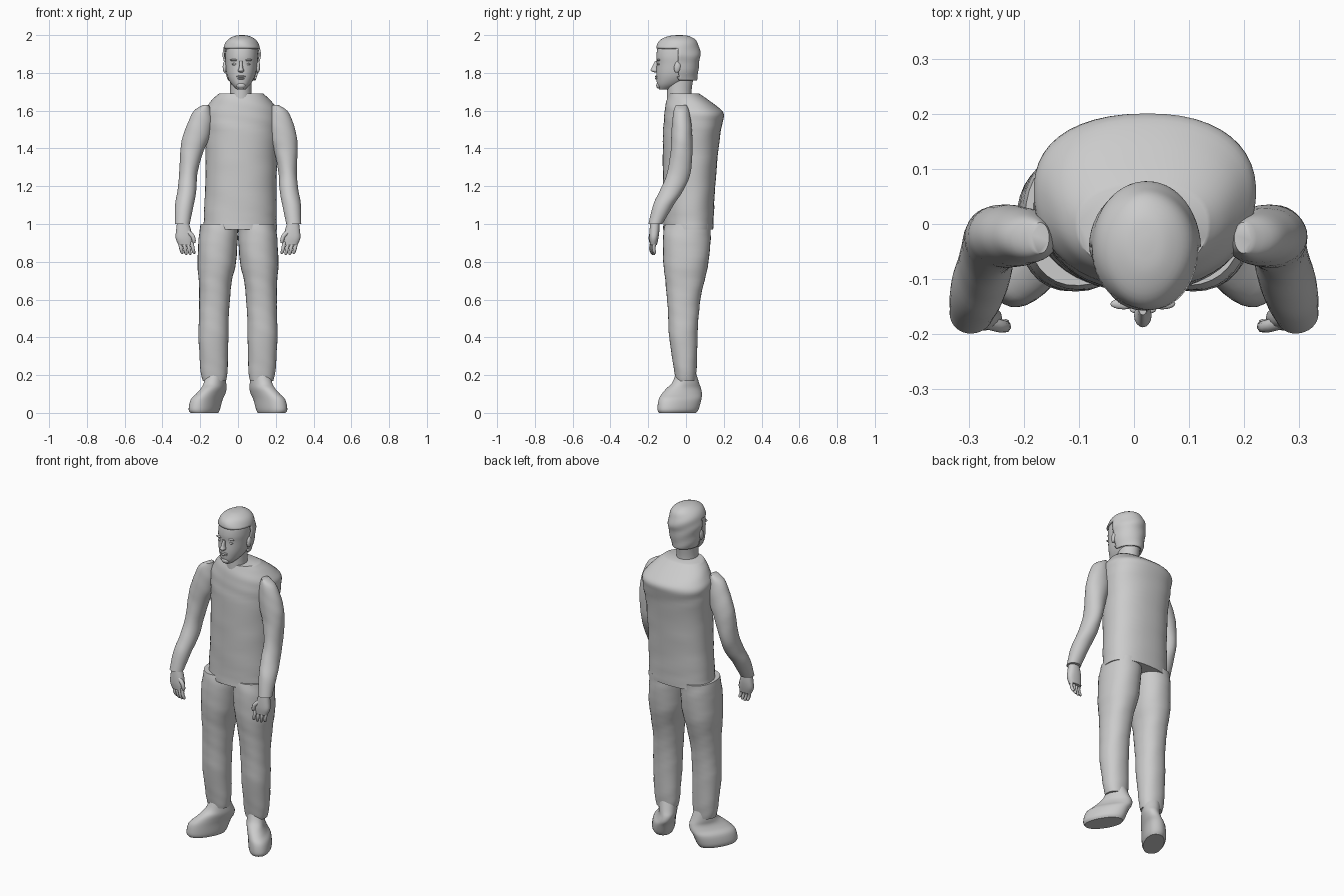
import bpy, bmesh, math
from mathutils import Vector, Matrix

cube = bpy.data.objects.get("Cube")
if cube:
    bpy.data.objects.remove(cube, do_unlink=True)

grey = bpy.data.materials.new("plain_grey")
grey.use_nodes = True
colour = (0.6, 0.6, 0.6, 1)
grey.diffuse_color = colour
grey.node_tree.nodes["Principled BSDF"].inputs["Base Color"].default_value = colour


def finish(name, bm, angle=50):
    bmesh.ops.recalc_face_normals(bm, faces=bm.faces)
    mesh = bpy.data.meshes.new(name)
    bm.to_mesh(mesh)
    bm.free()
    mesh.materials.append(grey)
    obj = bpy.data.objects.new(name, mesh)
    bpy.context.collection.objects.link(obj)
    bpy.ops.object.select_all(action='DESELECT')
    bpy.context.view_layer.objects.active = obj
    obj.select_set(True)
    bpy.ops.object.shade_smooth_by_angle(angle=math.radians(angle))
    return obj


def smooth_rows(rows, steps):
    """Catmull-Rom interpolation between the given cross-sections."""
    out = []
    for i in range(len(rows) - 1):
        p0, p1 = rows[max(i - 1, 0)], rows[i]
        p2, p3 = rows[i + 1], rows[min(i + 2, len(rows) - 1)]
        for s in range(steps):
            t = s / steps
            out.append([b + 0.5 * t * (c - a + t * (2 * a - 5 * b + 4 * c - d + t * (3 * (b - c) + d - a)))
                        for a, b, c, d in zip(p0, p1, p2, p3)])
    return out + [list(rows[-1])]


def loft(name, rows, segs=32, steps=4, power=2.0, turn=0.0, taper=0.0, ripple=0.0, keep=None):
    """Skin horizontal cross-sections (x, y, z, half width, half depth)."""
    bm = bmesh.new()
    rings = []
    for x, y, z, rx, ry in smooth_rows(rows, steps):
        ring = []
        for k in range(segs):
            a = math.tau * k / segs
            c, s = math.cos(a), math.sin(a)
            fold = 1 + ripple * math.sin(z * 60 + 3 * c) * math.sin(z * 23 + 2 * s)
            u = rx * fold * math.copysign(abs(c) ** (2 / power), c) * (1 + taper * s)
            v = ry * fold * math.copysign(abs(s) ** (2 / power), s)
            ring.append(bm.verts.new((x + u * math.cos(turn) - v * math.sin(turn),
                                      y + u * math.sin(turn) + v * math.cos(turn), z)))
        rings.append(ring)
    for a, b in zip(rings, rings[1:]):
        for k in range(segs):
            n = (k + 1) % segs
            bm.faces.new((a[k], a[n], b[n], b[k]))
    bm.faces.new(rings[0])
    bm.faces.new(rings[-1])
    if keep:
        drop = [f for f in bm.faces if not keep(f.calc_center_median())]
        bmesh.ops.delete(bm, geom=drop, context='FACES')
    return finish(name, bm)


def blob(name, centre, size, tilt=0.0):
    bm = bmesh.new()
    mat = (Matrix.Translation(centre) @ Matrix.Rotation(tilt, 4, 'X')
           @ Matrix.Diagonal((*size, 1)))
    bmesh.ops.create_uvsphere(bm, u_segments=16, v_segments=10, radius=1, matrix=mat)
    return finish(name, bm)


def digit(name, points, radius):
    """Tapered finger along a short path."""
    curve = bpy.data.curves.new(name, 'CURVE')
    curve.dimensions = '3D'
    curve.bevel_depth = radius
    curve.bevel_resolution = 2
    curve.use_fill_caps = True
    spline = curve.splines.new('POLY')
    pts = smooth_rows(points, 3)
    spline.points.add(len(pts) - 1)
    for i, (p, q) in enumerate(zip(spline.points, pts)):
        p.co = (*q, 1)
        p.radius = 0.5 if i == len(pts) - 1 else 1 - 0.25 * i / len(pts)
    curve.materials.append(grey)
    obj = bpy.data.objects.new(name, curve)
    bpy.context.collection.objects.link(obj)


def span(x, hw, front, back, z):
    return (x, (front + back) / 2, z, hw, (back - front) / 2)


# Sleeveless top with a flat collar
loft("torso", [span(0.01, .195, -.12, .145, .97), span(.012, .192, -.12, .147, 1.05),
               span(.015, .188, -.122, .155, 1.2), span(.018, .19, -.123, .172, 1.4),
               span(.02, .2, -.12, .19, 1.52), span(.02, .2, -.115, .2, 1.58),
               span(.018, .182, -.11, .168, 1.62), span(.016, .15, -.1, .115, 1.66),
               span(.016, .118, -.09, .07, 1.69)],
     segs=48, power=2.25, taper=.08, ripple=.012)

# Neck and head
loft("neck", [span(.015, .06, -.1, .03, 1.66), span(.015, .057, -.1, .03, 1.71),
              span(.015, .058, -.1, .04, 1.78)])
loft("head", [span(.016, .022, -.142, -.085, 1.713), span(.016, .046, -.152, -.03, 1.735),
              span(.016, .066, -.156, .02, 1.765), span(.017, .078, -.157, .05, 1.8),
              span(.018, .084, -.155, .06, 1.85), span(.019, .086, -.157, .064, 1.89),
              span(.02, .08, -.148, .058, 1.94), span(.02, .06, -.12, .035, 1.975),
              span(.02, .03, -.08, 0, 1.99)], segs=40, power=2.15)

# Hair cap, open around the face
hair = loft("hair", [span(.02, .07, -.1, .055, 1.755), span(.02, .083, -.14, .063, 1.79),
                     span(.02, .097, -.155, .072, 1.86), span(.02, .101, -.157, .075, 1.9),
                     span(.02, .094, -.155, .068, 1.94), span(.02, .073, -.135, .05, 1.975),
                     span(.02, .04, -.09, .015, 1.995), span(.02, .008, -.045, -.025, 2.0)],
            segs=48, ripple=.03,
            keep=lambda c: c.z > 1.76 and (c.y > -.04 or c.z > 1.925 + .1 * abs(c.x - .02)))
shell = hair.modifiers.new("thickness", 'SOLIDIFY')
shell.thickness = .01
shell.offset = -1

# Facial features
loft("nose", [(.016, -.155, 1.803, .009, .012), (.016, -.166, 1.812, .016, .021),
              (.016, -.163, 1.83, .01, .018), (.016, -.155, 1.862, .007, .01)], segs=16)
blob("upper_lip", (.016, -.156, 1.781), (.024, .008, .005))
blob("lower_lip", (.016, -.155, 1.771), (.02, .009, .006))
blob("chin", (.016, -.142, 1.733), (.024, .016, .017))
for side, sx in (("right", -1), ("left", 1)):
    blob(side + "_eye", (.016 + sx * .034, -.143, 1.846), (.015, .008, .006))
    blob(side + "_brow", (.016 + sx * .035, -.145, 1.868), (.024, .01, .006))
    blob(side + "_ear", (.018 + sx * .088, -.045, 1.832), (.011, .018, .032), -.2)

# Limbs, drawn for the right side and mirrored
arm = [(-.17, -.025, 1.63, .016, .028), (-.188, -.025, 1.6, .044, .04),
       (-.2, -.023, 1.54, .064, .05), (-.222, -.022, 1.46, .071, .056),
       (-.245, -.024, 1.38, .061, .058), (-.263, -.038, 1.27, .048, .062),
       (-.27, -.075, 1.18, .05, .062), (-.284, -.12, 1.1, .049, .054),
       (-.295, -.162, 1.0, .04, .037)]
palm = [(-.292, -.165, 1.01, .03, .024), (-.288, -.167, .965, .04, .026),
        (-.285, -.17, .925, .045, .024), (-.278, -.172, .89, .038, .018)]
leg = [(-.1, .01, 1.0, .098, .122), (-.105, .004, .92, .103, .126),
       (-.112, 0, .8, .102, .12), (-.12, -.006, .7, .088, .104),
       (-.124, -.012, .6, .081, .088), (-.128, -.014, .5, .079, .08),
       (-.13, -.014, .4, .079, .075), (-.128, -.006, .27, .074, .064),
       (-.126, -.003, .2, .069, .056), (-.125, -.002, .17, .062, .052)]
foot = [(-.178, -.045, 0, .055, .108), (-.178, -.042, .02, .063, .119),
        (-.166, -.032, .07, .062, .124), (-.145, -.022, .1, .054, .118),
        (-.128, -.012, .13, .05, .1), (-.122, -.002, .16, .05, .075),
        (-.122, 0, .22, .048, .05)]

for side, sx in (("right", 1), ("left", -1)):
    def flip(rows):
        return [(sx * r[0], *r[1:]) for r in rows]

    # The left shoulder sits a little further out
    sleeve = flip(arm)
    if sx < 0:
        sleeve = [(r[0] + .028 * min(max((r[2] - 1.3) / .25, 0), 1), *r[1:]) for r in sleeve]
    loft(side + "_arm", sleeve, ripple=.015)
    loft(side + "_trouser_leg", flip(leg), ripple=.015, power=2.2)
    loft(side + "_shoe", flip(foot), turn=-sx * math.radians(30), power=2.2)

    # Hand with four curled fingers and a thumb
    loft(side + "_palm", flip(palm), segs=20, power=2.4)
    for i in range(4):
        x, y = -.308 + .021 * i, -.165 - .005 * i
        drop = .006 * abs(i - 1.5)
        digit(f"{side}_finger_{i + 1}",
              flip([(x, y, .905), (x + .006, y - .006, .87), (x + .014, y + .002, .834 + drop)]), .0105)
    digit(side + "_thumb",
          flip([(-.268, -.178, .96), (-.24, -.186, .935), (-.232, -.186, .9)]), .013)
